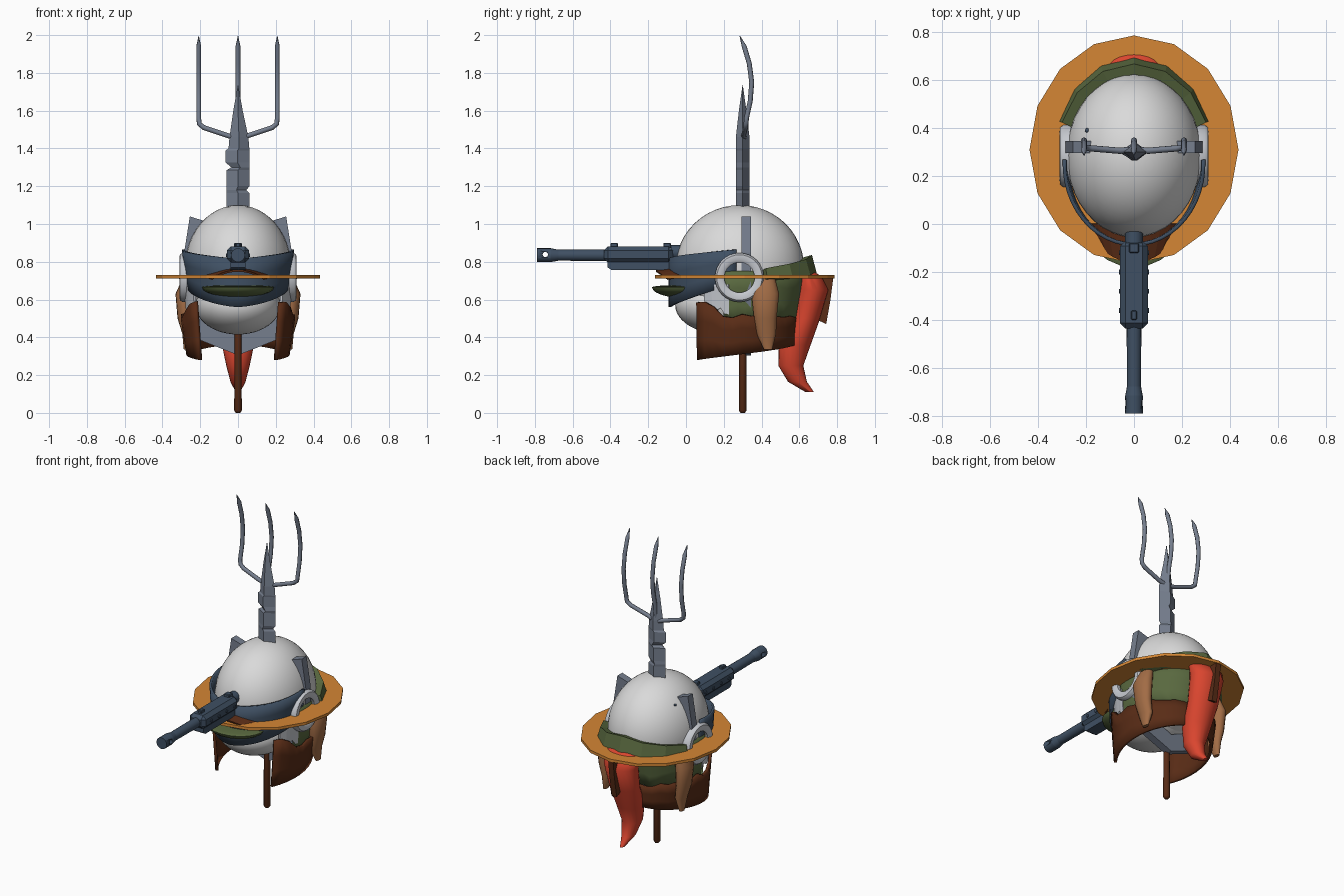
import bpy, bmesh, math, random
from mathutils import Vector

if "Cube" in bpy.data.objects:
    bpy.data.objects.remove(bpy.data.objects["Cube"])
random.seed(4)

def mat(name, *c):
    m = bpy.data.materials.new(name)
    m.diffuse_color = (*c, 1)
    m.use_nodes = True
    m.node_tree.nodes["Principled BSDF"].inputs["Base Color"].default_value = m.diffuse_color
    return m

WHITE = mat("off white", .70, .70, .70)
SILVER = mat("light grey", .56, .58, .62)
STEEL = mat("steel grey", .18, .21, .27)
NAVY = mat("gun blue", .05, .08, .125)
ORANGE = mat("straw orange", .66, .24, .035)
GREEN = mat("olive green", .10, .14, .05)
BROWN = mat("dark brown", .10, .025, .008)
TAN = mat("tan", .36, .15, .06)
RED = mat("red", .70, .06, .028)

def finish(name, bm, m, smooth=None):
    bmesh.ops.recalc_face_normals(bm, faces=bm.faces)
    me = bpy.data.meshes.new(name)
    bm.to_mesh(me)
    bm.free()
    me.materials.append(m)
    ob = bpy.data.objects.new(name, me)
    bpy.context.collection.objects.link(ob)
    if smooth:
        bpy.ops.object.select_all(action='DESELECT')
        ob.select_set(True)
        bpy.context.view_layer.objects.active = ob
        bpy.ops.object.shade_smooth_by_angle(angle=math.radians(smooth))
    return ob

def ball(name, c, r, m):
    bm = bmesh.new()
    bmesh.ops.create_uvsphere(bm, u_segments=40, v_segments=24, radius=1)
    for v in bm.verts:
        v.co = Vector([c[i] + v.co[i] * r[i] for i in range(3)])
    return finish(name, bm, m, 60)

def rod(name, p0, p1, r0, r1, m, n=16):
    p0, p1 = Vector(p0), Vector(p1)
    bm = bmesh.new()
    bmesh.ops.create_cone(bm, cap_ends=True, segments=n, radius1=r0, radius2=r1, depth=(p1 - p0).length)
    q = Vector((0, 0, 1)).rotation_difference(p1 - p0)
    for v in bm.verts:
        v.co = q @ v.co + (p0 + p1) / 2
    return finish(name, bm, m, 40)

def box(name, lo, hi, m, bevel=0):
    bm = bmesh.new()
    bmesh.ops.create_cube(bm, size=1)
    for v in bm.verts:
        v.co = Vector([(lo[i] + hi[i]) / 2 + v.co[i] * (hi[i] - lo[i]) for i in range(3)])
    if bevel:
        bmesh.ops.bevel(bm, geom=bm.edges[:], offset=bevel, segments=1, affect='EDGES')
    return finish(name, bm, m)

def loft(name, rows, m, n=16, smooth=60):
    """stack of horizontal ellipses (x, y, z, rx, ry)"""
    bm = bmesh.new()
    rings = [[bm.verts.new((x + rx * math.cos(2 * math.pi * i / n), y + ry * math.sin(2 * math.pi * i / n), z))
              for i in range(n)] for x, y, z, rx, ry in rows]
    for a, b in zip(rings, rings[1:]):
        for i in range(n):
            bm.faces.new((a[i], a[(i + 1) % n], b[(i + 1) % n], b[i]))
    bm.faces.new(rings[0])
    bm.faces.new(rings[-1])
    return finish(name, bm, m, smooth)

def band(name, a0, a1, cy, top, bot, ztop, zbot, m, n=24, thick=.015, smooth=None):
    """curved sheet about the head; angle 0 = front, 180 = back; top, bot = (rx, ry)"""
    bm = bmesh.new()
    cols = []
    for i in range(n + 1):
        a = math.radians(a0 + (a1 - a0) * i / n)
        s = abs(math.degrees(a) - 180) if a0 > 0 else abs(math.degrees(a))
        zt, zb = ztop(s), zbot(s)
        col = []
        for k in range(4):
            f = k / 3
            rx, ry = [top[j] * (1 - f) + bot[j] * f for j in (0, 1)]
            col.append(bm.verts.new((rx * math.sin(a), cy - ry * math.cos(a), zt + (zb - zt) * f)))
        cols.append(col)
    for a, b in zip(cols, cols[1:]):
        for k in range(3):
            bm.faces.new((a[k], b[k], b[k + 1], a[k + 1]))
    ob = finish(name, bm, m, smooth)
    s = ob.modifiers.new("thickness", 'SOLIDIFY')
    s.thickness, s.offset = thick, 0
    return ob

def plate(name, pts, axis, at, half, m):
    """flat outline extruded along x (axis 0) or y (axis 1)"""
    bm = bmesh.new()
    to3 = lambda u, w, d: (d, u, w) if axis == 0 else (u, d, w)
    f = bm.faces.new([bm.verts.new(to3(u, w, at - half)) for u, w in pts])
    r = bmesh.ops.extrude_face_region(bm, geom=[f])
    for v in r["geom"]:
        if isinstance(v, bmesh.types.BMVert):
            v.co[axis] += 2 * half
    return finish(name, bm, m)

# Head and jaw
ball("head", (0, .285, .77), (.28, .34, .33), WHITE)
ball("jaw", (0, .2, .57), (.225, .257, .155), WHITE)
ball("head_pit", (-.195, .39, .985), (.009, .009, .006), NAVY)

# Straw brim
bm = bmesh.new()
rings = []
for rx, ry, z in ((.25, .3, .73), (.435, .475, .73), (.435, .475, .712), (.25, .3, .712)):
    rings.append([bm.verts.new((rx * math.sin(i * math.pi / 8), .31 + ry * math.cos(i * math.pi / 8), z)) for i in range(16)])
for a, b in zip(rings, rings[1:] + rings[:1]):
    for i in range(16):
        bm.faces.new((a[i], a[(i + 1) % 16], b[(i + 1) % 16], b[i]))
finish("hat_brim", bm, ORANGE)

# Visor, cap shell, cap band and leather neck curtain
band("visor", -93, 93, .25, (.29, .335), (.27, .335), lambda s: .815 + .05 * s / 93,
     lambda s: .56 + .13 * (s / 93) ** 1.5, NAVY, 24, .015, 40)
tear = lambda z, j: (lambda s: z + random.uniform(-j, j))
band("cap_shell", 75, 285, .28, (.285, .35), (.265, .30), lambda s: .75, tear(.49, .025), GREEN, 30, .012, 40)
band("cap_band", 108, 252, .31, (.295, .335), (.31, .36), lambda s: .83 - .07 * (s / 72),
     lambda s: .735 - .03 * (s / 72), GREEN, 6, .045)
band("neck_curtain", 48, 312, .27, (.295, .315), (.265, .31), lambda s: (.51 if s < 105 else .53 + (s - 105) * .0025) + random.uniform(-.015, .015),
     lambda s: .37 - .09 * s / 132, BROWN, 28, .018, 40)
for side, a in (("right", 56), ("left", 278)):
    band("cheek_plate_" + side, a, a + 26, .27, (.282, .31), (.27, .30), lambda s: .68, tear(.54, .02), SILVER, 6)

# Lower cap peak and upper curved peak
bm = bmesh.new()
bmesh.ops.create_uvsphere(bm, u_segments=20, v_segments=12, radius=1)
for v in bm.verts:
    z = v.co.z * (.012 if v.co.z > 0 else .055)
    v.co = Vector((v.co.x * .19, -.02 + v.co.y * .16, .665 + z))
finish("cap_peak", bm, GREEN, 40)
bm = bmesh.new()
grid = [[bm.verts.new((x * .19 * (1 - .25 * f), .0 - f * (.16 - .06 * x * x), .775 - .045 * x * x - .018 * f))
         for f in (0, .5, 1)] for x in [i / 5 - 1 for i in range(11)]]
for a, b in zip(grid, grid[1:]):
    for k in range(2):
        bm.faces.new((a[k], b[k], b[k + 1], a[k + 1]))
finish("upper_peak", bm, BROWN).modifiers.new("thickness", 'SOLIDIFY').thickness = .01

# Ear rings and floppy ears, both sides
for s, side in ((1, "right"), (-1, "left")):
    bm = bmesh.new()
    prof = ((.08, .25), (.08, .30), (.095, .31), (.12, .308), (.13, .295), (.13, .25))
    cols = [[bm.verts.new((s * x, .283 + r * math.cos(i * math.pi / 16), .717 + r * math.sin(i * math.pi / 16)))
             for r, x in prof] for i in range(32)]
    for i in range(32):
        for k in range(6):
            a, b = cols[i], cols[(i + 1) % 32]
            bm.faces.new((a[k], b[k], b[(k + 1) % 6], a[(k + 1) % 6]))
    finish("ear_ring_" + side, bm, SILVER, 40)
    loft("floppy_ear_" + side, [(s * .255, .42, .72, .035, .05), (s * .285, .42, .63, .046, .073),
         (s * .28, .42, .5, .04, .06), (s * .265, .425, .42, .03, .052), (s * .275, .435, .335, .012, .022)], TAN)

# Tail and its back fin
loft("red_tail", [(0, .64, .75, .07, .035), (0, .66, .72, .12, .06), (0, .67, .65, .11, .085), (0, .635, .5, .1, .075),
     (0, .575, .36, .085, .085), (0, .555, .25, .062, .066), (0, .59, .165, .04, .05), (0, .655, .11, .012, .022)], RED, 20)
plate("tail_fin", [(.69, .73), (.78, .718), (.765, .6), (.742, .47), (.68, .5)], 0, 0, .018, BROWN)

# Sword through the head: grip, guard, notched blade
loft("sword_grip", [(0, .3, 0, .012, .012), (0, .3, .012, .02, .02), (0, .3, .45, .019, .019)], BROWN, 12)
half = [(.2, .385), (.25, .45), (.28, .6), (.285, .85), (.255, 1.04), (.175, 1.015), (.2, .8), (.2, .6), (.14, .48)]
plate("sword_guard", [(0, .305)] + half + [(0, .42)] + [(-x, z) for x, z in reversed(half)], 1, .32, .025, STEEL)
edge = [(1.0, .06, .06), (1.165, .06, .06), (1.18, .06, .045), (1.2, .06, .06), (1.285, .06, .06), (1.3, .035, .06),
        (1.325, .065, .06), (1.39, .065, .06), (1.4, .05, .06), (1.46, .045, .055), (1.6, .025, .025), (1.735, .001, .001)]
loft("sword_blade", [((r - l) / 2, .3, z, (l + r) / 2, min(.036, (l + r) * .4)) for z, l, r in edge], STEEL, 4, None)

# Trident prongs
def prong(name, pts):
    cu = bpy.data.curves.new(name, 'CURVE')
    cu.dimensions, cu.bevel_depth, cu.bevel_resolution, cu.use_fill_caps = '3D', .013, 2, True
    sp = cu.splines.new('POLY')
    sp.points.add(len(pts) - 1)
    for p, (x, y, z) in zip(sp.points, pts):
        p.co = (x, y, z, 1)
        p.radius = .1 if z > 1.98 else 1
    cu.materials.append(STEEL)
    bpy.context.collection.objects.link(bpy.data.objects.new(name, cu))

rise = [(.32, 1.56), (.34, 1.65), (.348, 1.75), (.335, 1.85), (.308, 1.94), (.285, 1.995)]
prong("prong_middle", [(0, .31, 1.4)] + [(0, y, z) for y, z in rise])
for s, side in ((1, "right"), (-1, "left")):
    prong("prong_" + side, [(0, .31, 1.45), (s * .06, .305, 1.47), (s * .18, .315, 1.51), (s * .205, .318, 1.53)]
          + [(s * .208, y, z) for y, z in rise])

# Gun: barrel, pierced muzzle, receiver, fore-end, sights, ribs
rod("gun_barrel", (0, -.70, .835), (0, -.38, .835), .029, .031, NAVY)
muzzle = rod("gun_muzzle", (0, -.79, .835), (0, -.715, .835), .037, .037, NAVY)
rod("gun_muzzle_taper", (0, -.717, .835), (0, -.67, .835), .037, .028, NAVY)
cut = rod("muzzle_cutter", (-.1, -.745, .838), (.1, -.745, .838), .014, .014, NAVY)
cut.hide_render = True
cut.hide_viewport = True
b = muzzle.modifiers.new("hole", 'BOOLEAN')
b.object, b.operation, b.solver = cut, 'DIFFERENCE', 'EXACT'
box("gun_receiver", (-.058, -.435, .795), (.058, -.07, .882), NAVY, .022)
plate("gun_fore_end", [(-.415, .77), (-.395, .757), (-.08, .757), (-.08, .81), (-.415, .81)], 0, 0, .04, NAVY)
rod("gun_breech", (0, -.08, .85), (0, -.02, .85), .038, .038, NAVY, 12)
box("gun_front_sight", (-.012, -.40, .87), (.012, -.36, .90), NAVY, .004)
box("gun_rear_sight", (-.02, -.12, .87), (.02, -.08, .90), NAVY, .004)
for i in range(4):
    y = -.36 + .08 * i
    rod("gun_side_stud", (-.063, y, .835), (.063, y, .835), .01, .01, NAVY, 8)
